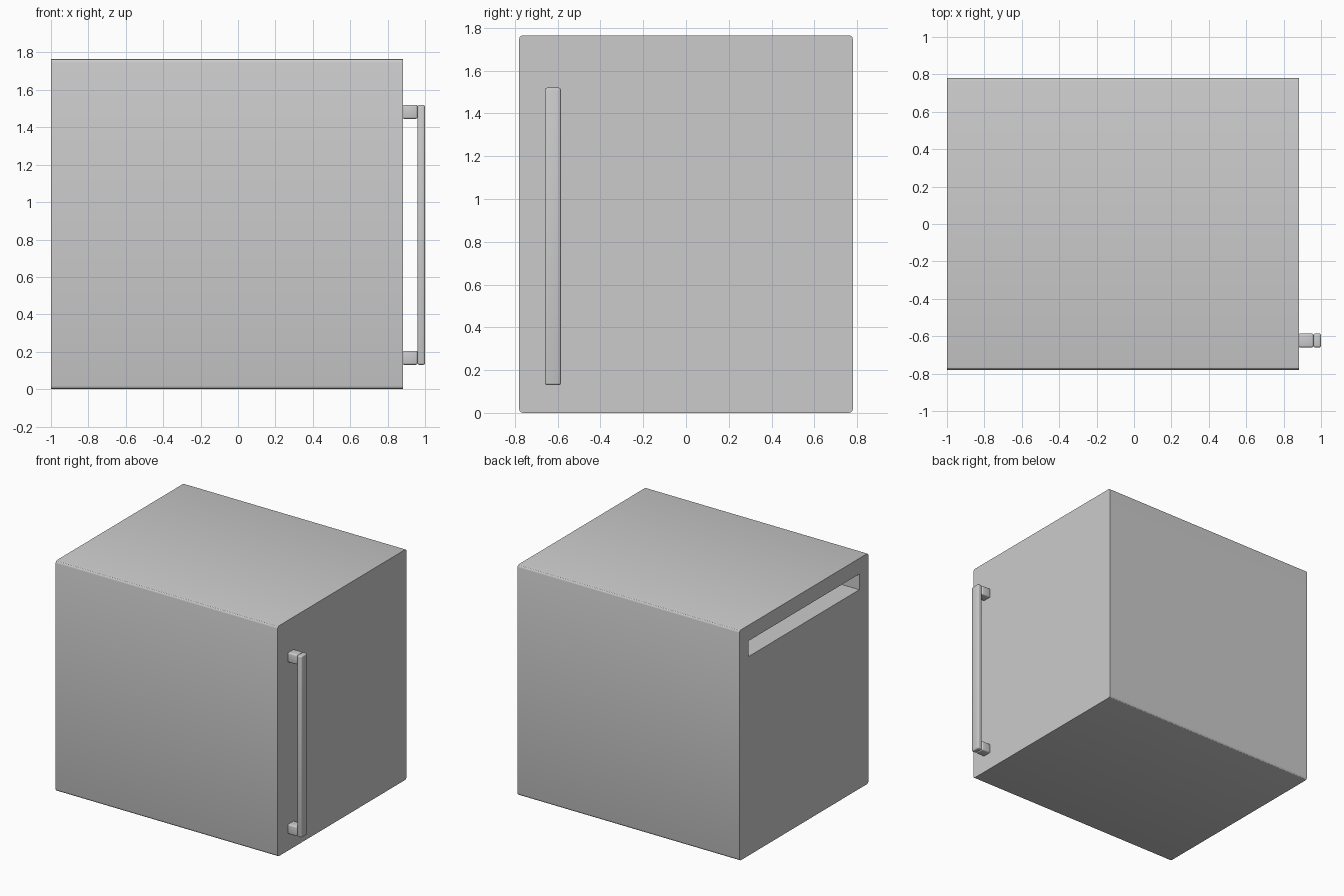
import bpy

if "Cube" in bpy.data.objects:
    bpy.data.objects.remove(bpy.data.objects["Cube"])


def box(name, lo, hi):
    bpy.ops.mesh.primitive_cube_add(size=1, location=[(a + b) / 2 for a, b in zip(lo, hi)])
    ob = bpy.context.object
    ob.name = name
    ob.scale = [b - a for a, b in zip(lo, hi)]
    bpy.ops.object.transform_apply(location=False, scale=True)
    return ob


def bevel(ob, width, long_edges_only=False):
    # optionally round only the edges running along x
    m = ob.modifiers.new("rounding", 'BEVEL')
    m.width = width
    m.segments = 3
    if long_edges_only:
        attr = ob.data.attributes.new("bevel_weight_edge", 'FLOAT', 'EDGE')
        for e in ob.data.edges:
            a, b = (ob.data.vertices[i].co for i in e.vertices)
            attr.data[e.index].value = 1.0 if abs(a.x - b.x) > 0.01 else 0.0
        m.limit_method = 'WEIGHT'
    bpy.ops.object.select_all(action='DESELECT')
    ob.select_set(True)
    bpy.context.view_layer.objects.active = ob
    bpy.ops.object.modifier_apply(modifier=m.name)
    bpy.ops.object.shade_smooth_by_angle()


# cabinet body, rounded along its length
body = box("cabinet_body", (-1, -0.78, 0), (0.882, 0.78, 1.765))
bevel(body, 0.018, True)

# wide slot in the rear face
cutter = box("slot_cutter", (-1.1, -0.67, 1.525), (-0.8, 0.67, 1.645))
m = body.modifiers.new("slot", 'BOOLEAN')
m.object = cutter
m.operation = 'DIFFERENCE'
m.solver = 'EXACT'
bpy.context.view_layer.objects.active = body
bpy.ops.object.modifier_apply(modifier=m.name)
bpy.data.objects.remove(cutter)

# upright handle: two standoffs and a bar
for name, z in (("lower_handle_mount", 0.13), ("upper_handle_mount", 1.445)):
    bevel(box(name, (0.88, -0.66, z), (0.96, -0.585, z + 0.075)), 0.01)
bevel(box("handle_bar", (0.96, -0.66, 0.13), (1.0, -0.585, 1.52)), 0.01)
